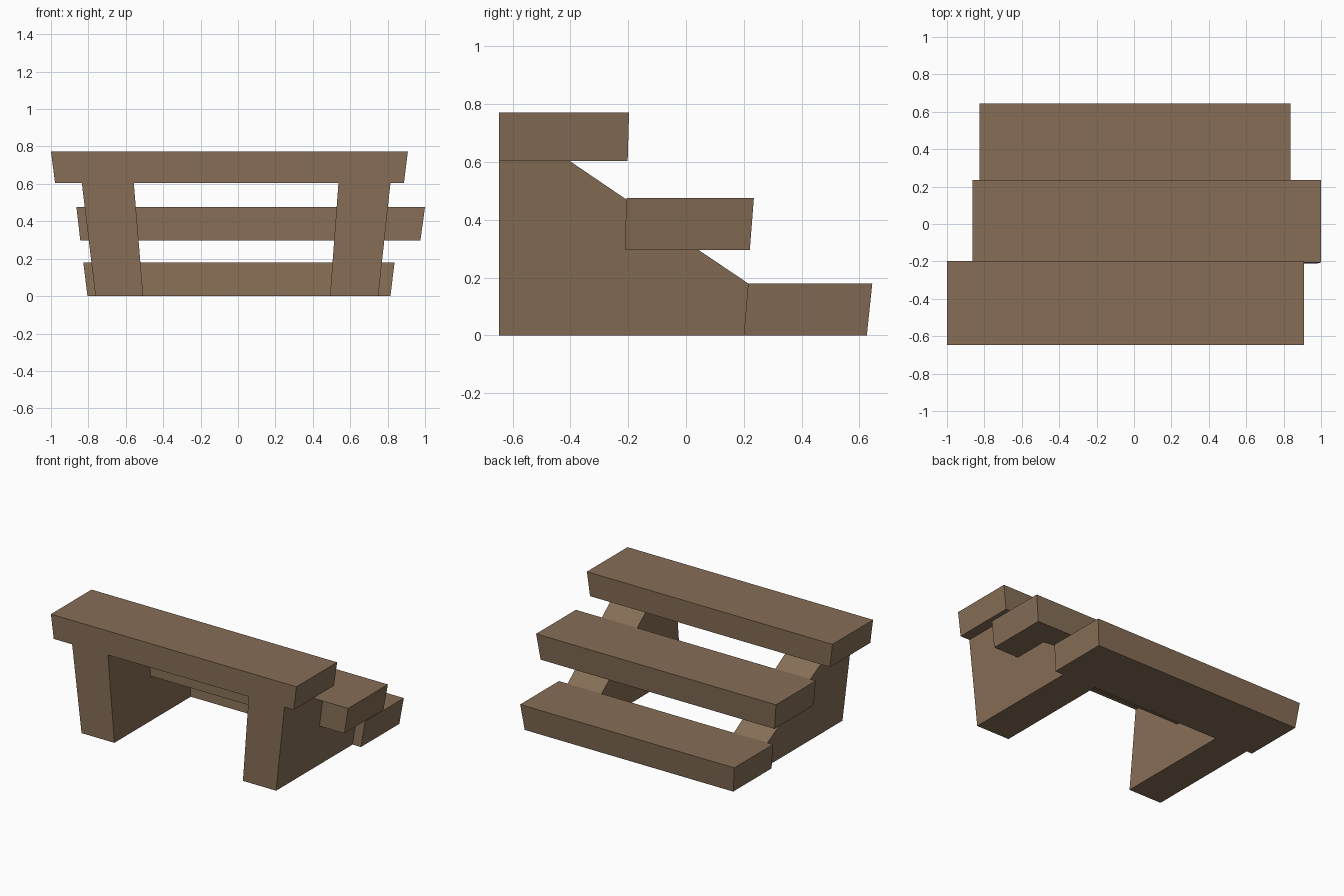
import bpy, bmesh

if "Cube" in bpy.data.objects:
    bpy.data.objects.remove(bpy.data.objects["Cube"])

wood = bpy.data.materials.new("brown wood")
wood.diffuse_color = (0.24, 0.155, 0.093, 1)
wood.use_nodes = True
wood.node_tree.nodes["Principled BSDF"].inputs["Base Color"].default_value = wood.diffuse_color


def make(name, left, right):
    """Solid between two matching outlines, each a list of (x, y, z)."""
    bm = bmesh.new()
    a = [bm.verts.new(p) for p in left]
    b = [bm.verts.new(p) for p in right]
    n = len(a)
    bm.faces.new(a)
    bm.faces.new(b[::-1])
    for i in range(n):
        j = (i + 1) % n
        bm.faces.new((a[j], a[i], b[i], b[j]))
    bmesh.ops.recalc_face_normals(bm, faces=bm.faces[:])
    mesh = bpy.data.meshes.new(name)
    bm.to_mesh(mesh)
    bm.free()
    mesh.materials.append(wood)
    obj = bpy.data.objects.new(name, mesh)
    bpy.context.collection.objects.link(obj)


def tread(name, z0, z1, bottom, top):
    """Tapered plank; bottom and top are (x0, x1, y0, y1)."""
    ends = []
    for k in (0, 1):
        ends.append([(bottom[k], bottom[2], z0), (bottom[k], bottom[3], z0),
                     (top[k], top[3], z1), (top[k], top[2], z1)])
    make(name, *ends)


# Three treads, slightly wider at the top
tread("top_tread", 0.604, 0.772,
      (-0.978, 0.887, -0.648, -0.202), (-1.0, 0.908, -0.648, -0.197))
tread("middle_tread", 0.296, 0.476,
      (-0.843, 0.975, -0.212, 0.221), (-0.864, 1.0, -0.206, 0.235))
tread("bottom_tread", 0.0, 0.18,
      (-0.805, 0.815, 0.2, 0.626), (-0.827, 0.837, 0.215, 0.645))

# Notched side supports, leaning outward with height
H = 0.604
profile = [(-0.648, 0), (-0.648, H), (-0.403, H), (-0.206, 0.47),
           (-0.212, 0.296), (0.043, 0.296), (0.215, 0.18), (0.2, 0)]


def support(name, x0, x1):
    """x0 and x1 are the (floor, top) x positions of the two sides."""
    make(name, *[[(s[0] + (s[1] - s[0]) * z / H, y, z) for y, z in profile]
                 for s in (x0, x1)])


support("left_support", (-0.762, -0.835), (-0.507, -0.557))
support("right_support", (0.492, 0.537), (0.75, 0.815))
